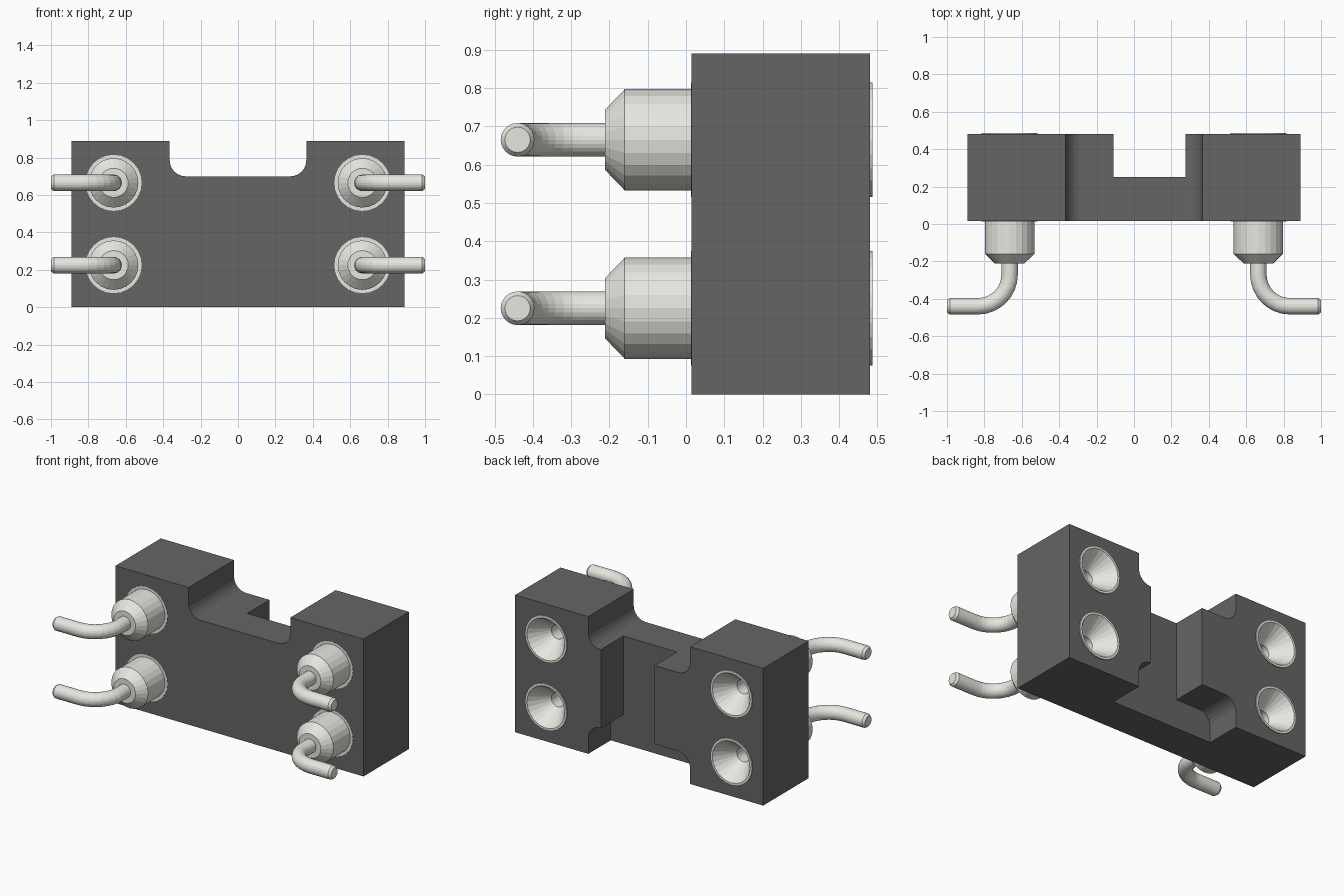
import bpy, bmesh
from math import sin, cos, pi, radians
from mathutils import Vector

if "Cube" in bpy.data.objects:
    bpy.data.objects.remove(bpy.data.objects["Cube"])


def material(name, rgb):
    m = bpy.data.materials.new(name)
    m.diffuse_color = (*rgb, 1)
    m.use_nodes = True
    m.node_tree.nodes["Principled BSDF"].inputs["Base Color"].default_value = m.diffuse_color
    return m


def make_object(name, bm, mat=None):
    bmesh.ops.recalc_face_normals(bm, faces=bm.faces)
    me = bpy.data.meshes.new(name)
    bm.to_mesh(me)
    bm.free()
    ob = bpy.data.objects.new(name, me)
    bpy.context.collection.objects.link(ob)
    if mat:
        me.materials.append(mat)
    return ob


def prism(bm, profile, y0, y1):
    """Extrude an (x, z) outline from y0 to y1."""
    a = [bm.verts.new((x, y0, z)) for x, z in profile]
    b = [bm.verts.new((x, y1, z)) for x, z in profile]
    n = len(profile)
    bm.faces.new(a)
    bm.faces.new(b[::-1])
    for i in range(n):
        bm.faces.new((a[i], b[i], b[(i + 1) % n], a[(i + 1) % n]))


def arc(cx, cz, r, a0, a1, n=6):
    angles = [radians(a0 + (a1 - a0) * i / n) for i in range(n + 1)]
    return [(cx + r * cos(a), cz + r * sin(a)) for a in angles]


def cut(ob, cutter):
    mod = ob.modifiers.new("cut", 'BOOLEAN')
    mod.operation = 'DIFFERENCE'
    mod.solver = 'EXACT'
    mod.object = cutter
    bpy.context.view_layer.objects.active = ob
    bpy.ops.object.modifier_apply(modifier=mod.name)
    bpy.data.objects.remove(cutter)


dark = material("dark_plastic", (0.13, 0.13, 0.13))
metal = material("pin_metal", (0.8, 0.8, 0.75))
PIN_X, PIN_Z = 0.665, (0.225, 0.665)
F = 0.085  # fillet radius

# Housing with the rounded top notch
bm = bmesh.new()
prism(bm, [(-.89, 0), (.89, 0), (.89, .89), (.365, .89)]
      + arc(.28, .70 + F, F, 0, -90) + arc(-.28, .70 + F, F, -90, -180)
      + [(-.365, .89), (-.89, .89)], .015, .48)
housing = make_object("housing", bm, dark)

# Rear slot and rear lower notch
bm = bmesh.new()
prism(bm, [(-.365, -.1)] + arc(-.28, .19 - F, F, 180, 90)
      + [(-.11, .19), (-.11, 1), (.275, 1), (.275, .19)]
      + arc(.28, .19 - F, F, 90, 0) + [(.365, -.1)], .25, .6)
cut(housing, make_object("slot_cutter", bm))

# Through holes for the pins
bm = bmesh.new()
for s in (-1, 1):
    for z in PIN_Z:
        prism(bm, arc(s * PIN_X, z, .147, 0, 345, 23), -.1, .6)
cut(housing, make_object("hole_cutter", bm))


def pin(name, side, z, sides=24):
    """Funnel, sleeve, collar and bent lead swept as one surface."""
    # stations: x, y, bend angle, radius
    st = [(0, y, 0, r) for y, r in (
        (.20, .045), (.365, .045), (.487, .135), (.487, .15), (.013, .15),
        (.013, .132), (-.16, .132), (-.212, .078), (-.212, .044))]
    R = .17
    for i in range(9):
        a = pi / 2 * i / 8
        st.append((R - R * cos(a), -.27 - R * sin(a), a, .044))
    end = 1.0 - PIN_X
    st += [(end - .015, -.44, pi / 2, .044), (end, -.44, pi / 2, .033)]
    bm = bmesh.new()
    rings = []
    for x, y, a, r in st:
        ring = []
        for k in range(sides):
            t = 2 * pi * k / sides
            p = Vector((PIN_X + x, y, z)) + r * (
                cos(t) * Vector((cos(a), sin(a), 0)) + sin(t) * Vector((0, 0, 1)))
            ring.append(bm.verts.new((side * p.x, p.y, p.z)))
        rings.append(ring)
    for a, b in zip(rings, rings[1:]):
        for k in range(sides):
            j = (k + 1) % sides
            bm.faces.new((a[k], a[j], b[j], b[k]))
    bm.faces.new(rings[0])
    bm.faces.new(rings[-1])
    return make_object(name, bm, metal)


# Four pins, mirrored left and right
for s, side_name in ((-1, "left"), (1, "right")):
    for z, level in zip(PIN_Z, ("lower", "upper")):
        pin(f"{level}_{side_name}_pin", s, z)
